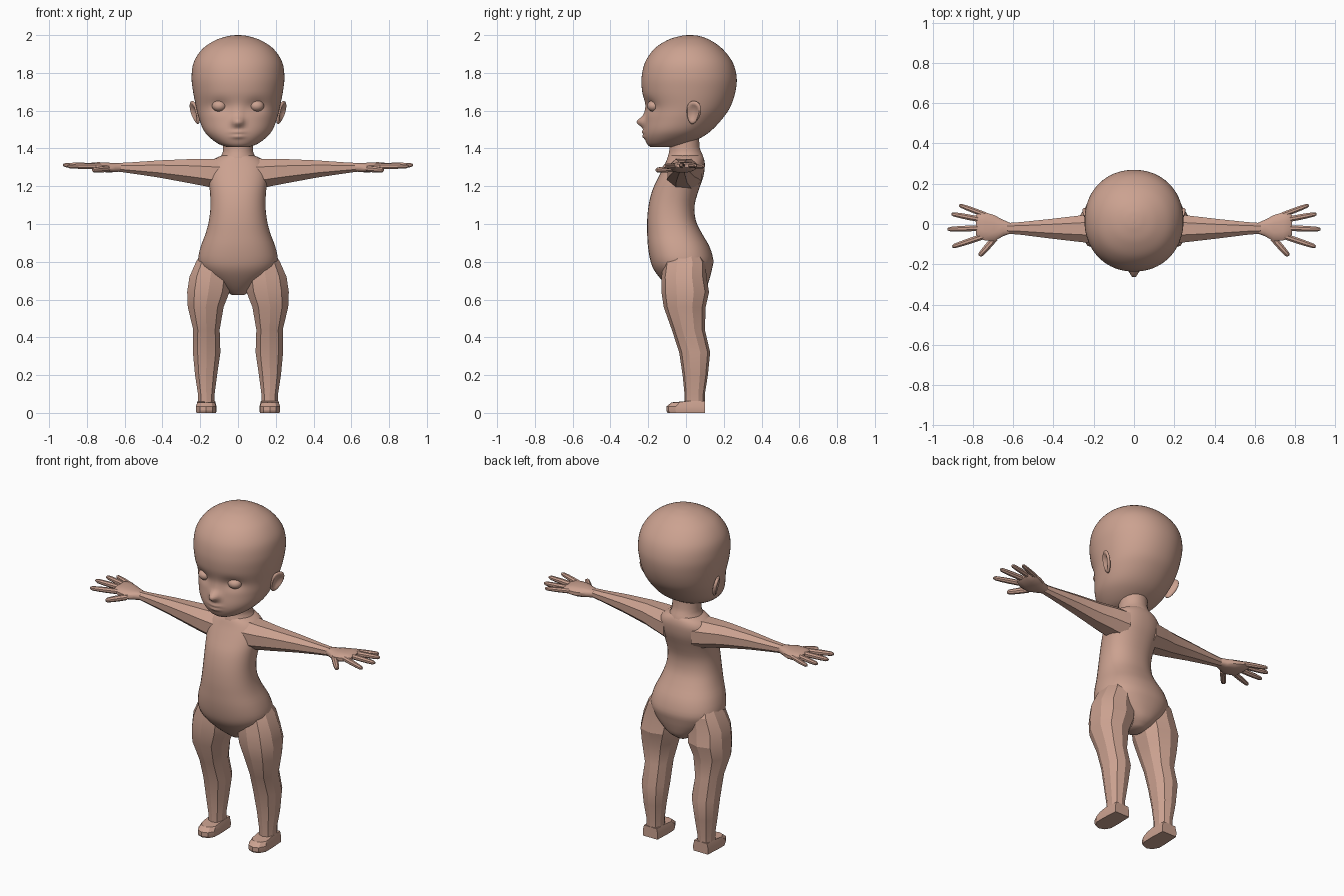
import bpy, bmesh, math
from mathutils import Vector, Matrix

skin = bpy.data.materials.new("skin")
skin.diffuse_color = (0.60, 0.36, 0.28, 1)


def finish(name, bm, mirror=False, angle=30):
    bmesh.ops.recalc_face_normals(bm, faces=bm.faces)
    me = bpy.data.meshes.new(name)
    bm.to_mesh(me)
    bm.free()
    ob = bpy.data.objects.new(name, me)
    bpy.context.collection.objects.link(ob)
    me.materials.append(skin)
    bpy.ops.object.select_all(action='DESELECT')
    ob.select_set(True)
    bpy.context.view_layer.objects.active = ob
    bpy.ops.object.shade_smooth_by_angle(angle=math.radians(angle))
    if mirror:
        ob.modifiers.new("Mirror", 'MIRROR').use_mirror_merge = False
    return ob


def bridge(bm, loops):
    """Skin closed rings of points and cap both ends."""
    vs = [[bm.verts.new(p) for p in loop] for loop in loops]
    n = len(vs[0])
    for a, b in zip(vs, vs[1:]):
        for i in range(n):
            j = (i + 1) % n
            bm.faces.new((a[i], a[j], b[j], b[i]))
    bm.faces.new(vs[0])
    bm.faces.new(vs[-1])


def refine(rows, steps):
    """Catmull-Rom interpolation between cross-sections."""
    if steps == 1:
        return rows
    out = []
    for i in range(len(rows) - 1):
        quad = zip(rows[max(i - 1, 0)], rows[i], rows[i + 1], rows[min(i + 2, len(rows) - 1)])
        quad = list(quad)
        for k in range(steps):
            t = k / steps
            out.append([0.5 * (2 * b + (c - a) * t + (2 * a - 5 * b + 4 * c - d) * t * t
                               + (3 * b - a - 3 * c + d) * t ** 3) for a, b, c, d in quad])
    return out + [rows[-1]]


def loft(bm, rows, n, steps=1, power=2.0, along_x=False):
    """Each row: station, low and high of first cross axis, low and high of second."""
    loops = []
    for s, u0, u1, v0, v1 in refine(rows, steps):
        loop = []
        for i in range(n):
            a = 2 * math.pi * (i + 0.5) / n
            c, d = math.cos(a), math.sin(a)
            u = (u0 + u1) / 2 + (u1 - u0) / 2 * math.copysign(abs(c) ** (2 / power), c)
            v = (v0 + v1) / 2 + (v1 - v0) / 2 * math.copysign(abs(d) ** (2 / power), d)
            loop.append((s, u, v) if along_x else (u, v, s))
        loops.append(loop)
    bridge(bm, loops)


def centred(rows):
    return [(z, -w, w, f, b) for z, w, f, b in rows]


# head, with sockets, nose, lips and chin pushed out of the front
bm = bmesh.new()
loft(bm, centred([
    (1.408, 0.06, -0.19, -0.06), (1.425, 0.105, -0.207, 0.01), (1.46, 0.152, -0.22, 0.085),
    (1.50, 0.184, -0.222, 0.14), (1.56, 0.207, -0.215, 0.195), (1.62, 0.222, -0.212, 0.235),
    (1.70, 0.238, -0.232, 0.262), (1.78, 0.246, -0.235, 0.268), (1.86, 0.233, -0.215, 0.245),
    (1.93, 0.185, -0.165, 0.19), (1.975, 0.115, -0.095, 0.125), (1.995, 0.05, -0.03, 0.07),
    (2.0, 0.008, 0.01, 0.03)]), 72, 6, 2.1)


def bump(x, z, cx, cz, sx, sz):
    return math.exp(-((x - cx) / sx) ** 2 - ((z - cz) / sz) ** 2)


for v in bm.verts:
    x, y, z = abs(v.co.x), v.co.y, v.co.z
    if y < -0.05:
        v.co.y += (0.016 * bump(x, z, 0.10, 1.625, 0.05, 0.035)
                   - 0.050 * bump(x, z, 0, 1.54, 0.026, 0.026)
                   - 0.012 * bump(x, z, 0, 1.585, 0.02, 0.04)
                   - 0.012 * bump(x, z, 0, 1.487, 0.035, 0.010)
                   - 0.012 * bump(x, z, 0, 1.463, 0.03, 0.010))
finish("head", bm, angle=60)

# eyes
bm = bmesh.new()
bmesh.ops.create_uvsphere(bm, u_segments=24, v_segments=14, radius=1,
                          matrix=Matrix.Translation((0.1, -0.172, 1.625))
                          @ Matrix.Rotation(0.3, 4, 'Z') @ Matrix.Diagonal((0.038, 0.034, 0.030, 1)))
finish("eyes", bm, True)

# ears: flared discs with a dished outer side
bm = bmesh.new()
bmesh.ops.create_uvsphere(bm, u_segments=20, v_segments=14, radius=1)
for v in bm.verts:
    r = math.hypot(v.co.y, v.co.z)
    if v.co.x > 0 and r < 0.8:
        v.co.x -= 1.3 * (1 - (r / 0.8) ** 2)
    v.co.y *= 1 + 0.25 * v.co.z
bm.transform(Matrix.Translation((0.228, 0.04, 1.59)) @ Matrix.Rotation(-0.4, 4, 'Z')
             @ Matrix.Rotation(0.22, 4, 'Y') @ Matrix.Rotation(-0.25, 4, 'X')
             @ Matrix.Diagonal((0.016, 0.040, 0.064, 1)))
finish("ears", bm, True, 50)

# neck
bm = bmesh.new()
loft(bm, centred([(1.30, 0.12, -0.10, 0.10), (1.345, 0.10, -0.10, 0.095), (1.375, 0.083, -0.092, 0.085),
                  (1.41, 0.08, -0.088, 0.072), (1.50, 0.08, -0.085, 0.07)]), 20, 2)
finish("neck", bm)

# torso
bm = bmesh.new()
loft(bm, centred([
    (0.625, 0.035, -0.04, 0.06), (0.66, 0.085, -0.085, 0.105), (0.71, 0.15, -0.135, 0.125),
    (0.76, 0.195, -0.172, 0.138), (0.81, 0.212, -0.190, 0.145), (0.88, 0.198, -0.202, 0.125),
    (0.95, 0.172, -0.206, 0.085), (1.02, 0.154, -0.206, 0.052), (1.10, 0.146, -0.198, 0.046),
    (1.18, 0.150, -0.178, 0.068), (1.25, 0.160, -0.145, 0.092), (1.31, 0.155, -0.115, 0.10),
    (1.345, 0.125, -0.10, 0.095), (1.365, 0.08, -0.09, 0.085)]), 40, 3, 2.25)
finish("torso", bm, angle=45)

# arms
bm = bmesh.new()
loft(bm, [(0.09, -0.11, 0.09, 1.175, 1.352), (0.18, -0.105, 0.07, 1.196, 1.350),
          (0.26, -0.095, 0.048, 1.212, 1.348), (0.42, -0.075, 0.028, 1.243, 1.340),
          (0.56, -0.056, 0.012, 1.265, 1.329), (0.63, -0.050, 0.007, 1.275, 1.325)],
     8, power=2.2, along_x=True)
finish("arms", bm, True, 20)

# hands: palm plus five tapered digits
bm = bmesh.new()
loft(bm, [(0.61, -0.046, 0.004, 1.279, 1.322), (0.65, -0.062, 0.022, 1.274, 1.323),
          (0.695, -0.086, 0.046, 1.272, 1.326), (0.74, -0.084, 0.060, 1.280, 1.328),
          (0.775, -0.070, 0.058, 1.290, 1.325), (0.785, -0.055, 0.045, 1.298, 1.318)],
     12, power=2.6, along_x=True)
for base, tip, r in [((0.69, -0.07, 1.292), (0.768, -0.158, 1.285), 0.017),
                     ((0.75, -0.062, 1.306), (0.902, -0.113, 1.306), 0.0155),
                     ((0.76, -0.020, 1.309), (0.926, -0.026, 1.312), 0.0155),
                     ((0.76, 0.022, 1.309), (0.906, 0.050, 1.310), 0.0150),
                     ((0.74, 0.046, 1.306), (0.868, 0.094, 1.306), 0.0140)]:
    base, tip = Vector(base), Vector(tip)
    side = (tip - base).cross(Vector((0, 0, 1))).normalized()
    up = side.cross(tip - base).normalized()
    loops = []
    for t, k in [(0, 1), (0.45, 1), (0.7, 0.92), (0.92, 0.78), (1, 0.4)]:
        loops.append([base.lerp(tip, t) + r * k * (side * math.cos(a) + up * math.sin(a))
                      for a in [math.pi * (i + 0.5) / 4 for i in range(8)]])
    bridge(bm, loops)
finish("hands", bm, True, 35)

# legs
bm = bmesh.new()
loft(bm, [(0.86, 0.06, 0.185, -0.08, 0.07), (0.80, 0.04, 0.226, -0.118, 0.105),
          (0.72, 0.03, 0.262, -0.130, 0.108), (0.64, 0.04, 0.274, -0.130, 0.122),
          (0.56, 0.072, 0.270, -0.118, 0.104), (0.44, 0.094, 0.240, -0.075, 0.100),
          (0.32, 0.090, 0.242, -0.036, 0.128), (0.20, 0.108, 0.230, -0.018, 0.116),
          (0.10, 0.122, 0.214, -0.008, 0.100), (0.03, 0.122, 0.214, -0.008, 0.100)],
     10, power=2.3)
finish("legs", bm, True, 20)

# feet: rounded toe and square heel, tapering upwards at the front
bm = bmesh.new()
outline = [(0.118, 0.10), (0.114, 0.0), (0.116, -0.06), (0.135, -0.092), (0.17, -0.104),
           (0.202, -0.092), (0.222, -0.055), (0.222, 0.0), (0.216, 0.10)]
loops = []
for z, k in [(0, 0.97), (0.012, 1), (0.034, 1), (0.056, 0.86)]:
    loops.append([(0.168 + (x - 0.168) * k, 0.10 + (y - 0.10) * k,
                   z + (0.008 if z > 0.05 and y >= 0 else 0)) for x, y in outline])
bridge(bm, loops)
finish("feet", bm, True, 25)
